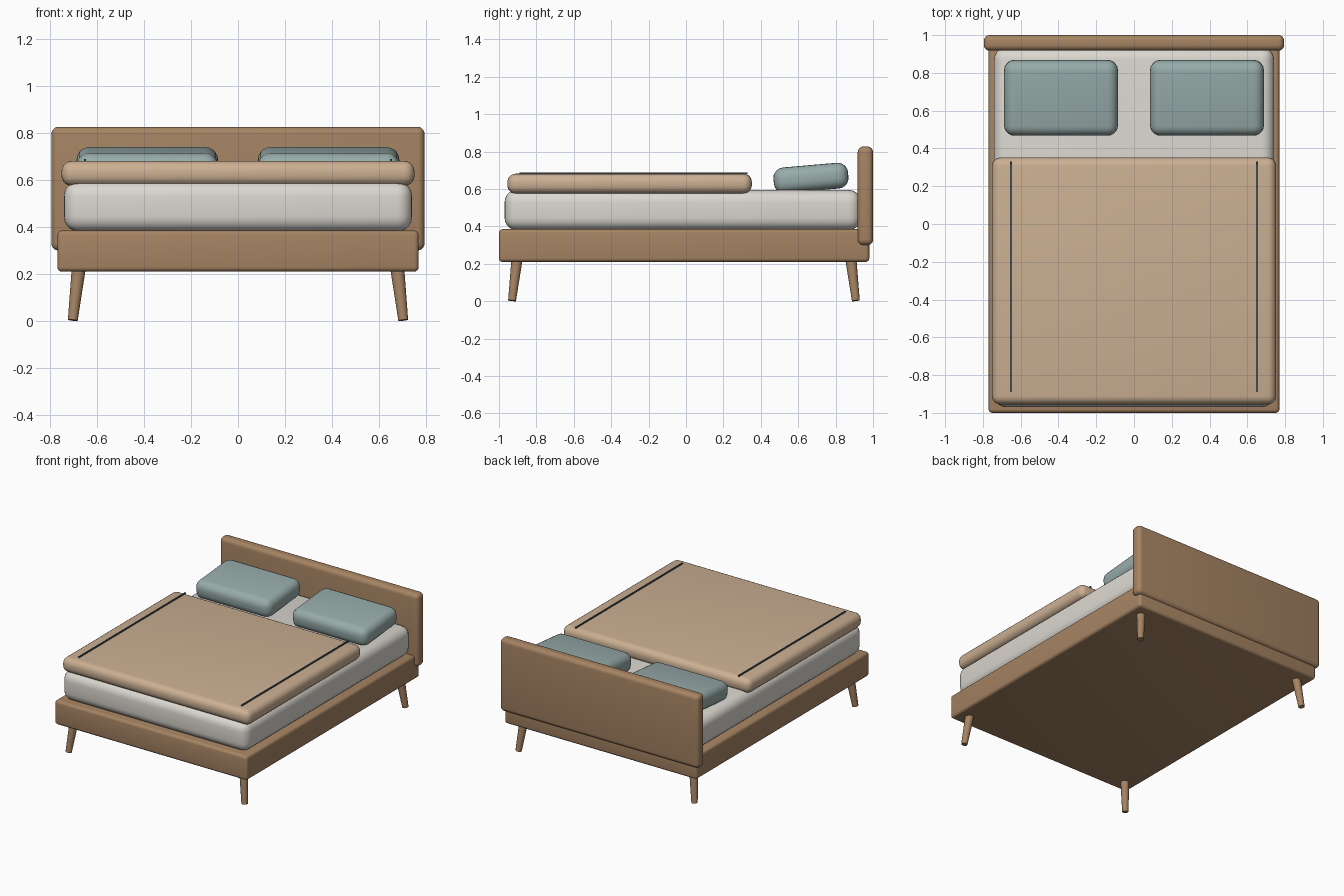
import bpy
import math
from mathutils import Vector

cube = bpy.data.objects.get("Cube")
if cube:
    bpy.data.objects.remove(cube, do_unlink=True)


def material(name, rgb):
    m = bpy.data.materials.new(name)
    m.use_nodes = True
    m.diffuse_color = (*rgb, 1)
    m.node_tree.nodes["Principled BSDF"].inputs["Base Color"].default_value = (*rgb, 1)
    return m


wood = material("warm wood", (0.38, 0.23, 0.125))
linen = material("off white linen", (0.71, 0.68, 0.63))
tan = material("tan blanket", (0.60, 0.43, 0.29))
teal = material("grey teal fabric", (0.31, 0.41, 0.40))
dark = material("dark slate trim", (0.05, 0.075, 0.085))


def finish(obj, name, mat):
    obj.name = name
    obj.data.materials.append(mat)
    bpy.ops.object.shade_smooth_by_angle(angle=math.radians(35))
    return obj


def rounded_box(name, low, high, radius, mat, tilt=0, segments=5):
    """Box between two corners with rounded edges, tilted about x."""
    low, high = Vector(low), Vector(high)
    bpy.ops.mesh.primitive_cube_add(size=1, location=(low + high) / 2)
    obj = bpy.context.object
    obj.scale = high - low
    bpy.ops.object.transform_apply(location=False, rotation=False, scale=True)
    if radius:
        mod = obj.modifiers.new("rounding", "BEVEL")
        mod.width = radius
        mod.segments = segments
        mod.limit_method = 'ANGLE'
        bpy.ops.object.modifier_apply(modifier=mod.name)
    obj.rotation_euler.x = math.radians(tilt)
    return finish(obj, name, mat)


def tapered_leg(name, foot, top, r_foot, r_top):
    """Cone frustum running from the foot up to the frame."""
    foot, top = Vector(foot), Vector(top)
    axis = top - foot
    bpy.ops.mesh.primitive_cone_add(vertices=24, radius1=r_foot, radius2=r_top,
                                    depth=axis.length, location=(foot + top) / 2)
    obj = bpy.context.object
    obj.rotation_euler = axis.to_track_quat('Z', 'Y').to_euler()
    return finish(obj, name, wood)


# Wooden frame and headboard
rounded_box("bed_frame", (-0.77, -1, 0.21), (0.77, 0.98, 0.385), 0.02, wood, segments=4)
rounded_box("headboard", (-0.795, 0.918, 0.30), (0.795, 1, 0.827), 0.03, wood)

# Mattress and blanket
rounded_box("mattress", (-0.742, -0.97, 0.38), (0.742, 0.935, 0.595), 0.065, linen)
rounded_box("blanket", (-0.752, -0.955, 0.575), (0.752, 0.352, 0.682), 0.045, tan)

# Splayed legs, pillows and trim strips, mirrored left and right
for side, s in (("left", 1), ("right", -1)):
    for end, foot_y, top_y in (("front", -0.93, -0.903), ("back", 0.908, 0.881)):
        tapered_leg(f"{end}_{side}_leg", (s * 0.704, foot_y, 0.003),
                    (s * 0.678, top_y, 0.23), 0.021, 0.03)
    x0, x1 = sorted((s * 0.085, s * 0.688))
    rounded_box(f"{side}_pillow", (x0, 0.468, 0.59), (x1, 0.868, 0.728), 0.055, teal, tilt=5)
    rounded_box(f"{side}_blanket_trim", (s * 0.652 - 0.005, -0.89, 0.68),
                (s * 0.652 + 0.005, 0.33, 0.689), 0, dark)
